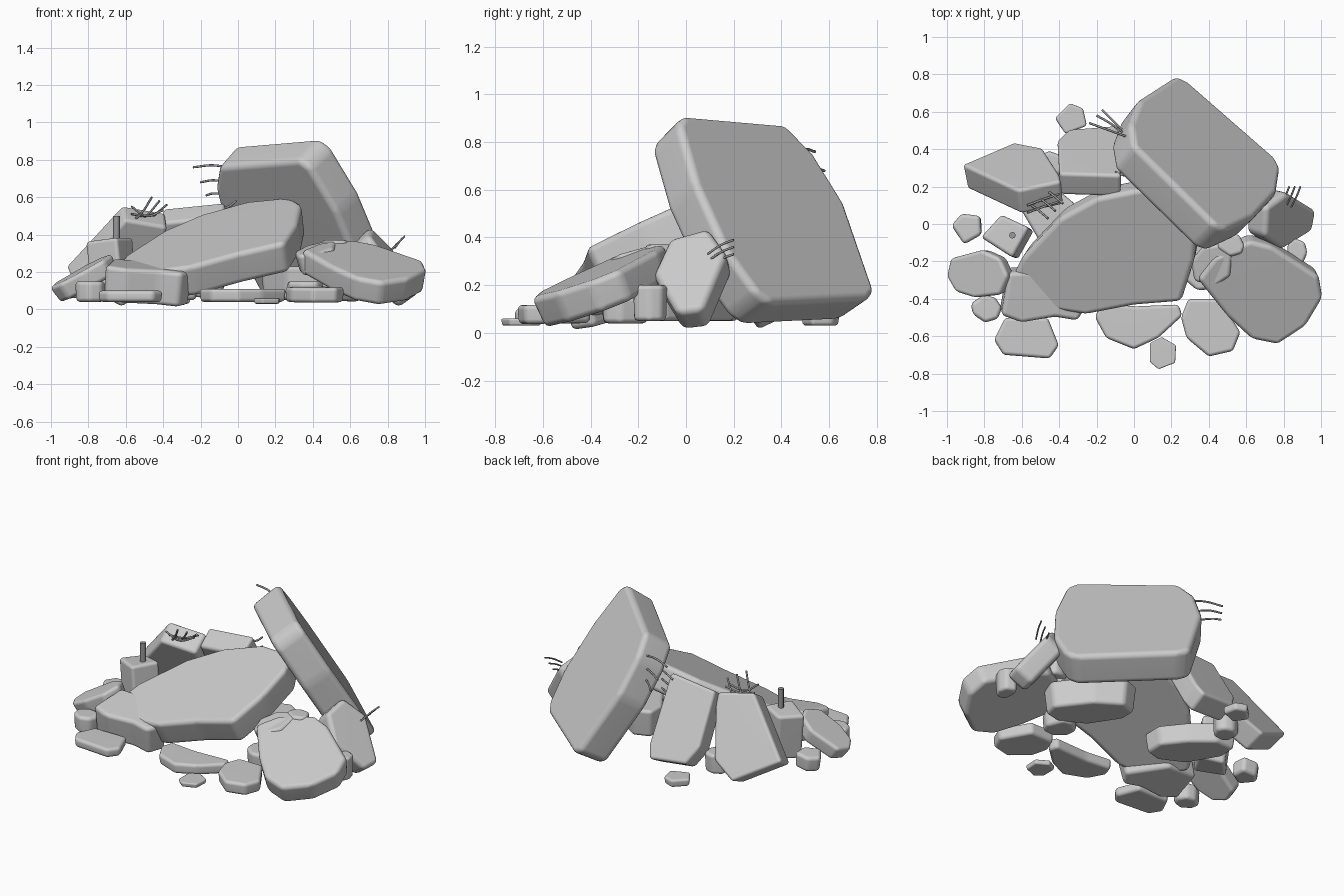
import bpy, bmesh, math, random
from mathutils import Vector

random.seed(4)
if "Cube" in bpy.data.objects:
    bpy.data.objects.remove(bpy.data.objects["Cube"], do_unlink=True)


def material(name, colour):
    mat = bpy.data.materials.new(name)
    mat.use_nodes = True
    mat.diffuse_color = colour
    mat.node_tree.nodes["Principled BSDF"].inputs["Base Color"].default_value = colour
    return mat


concrete = material("grey concrete", (.6, .6, .6, 1))
steel = material("dull steel", (.32, .32, .32, 1))


def slab(name, outline, plane, thickness, bevel=.035, taper=.97):
    """Prism whose upper face lies on z = a + b*x + c*y, with rounded edges."""
    a, b, c = plane
    normal = Vector((-b, -c, 1)).normalized()
    upper = [Vector((x, y, a + b * x + c * y)) for x, y in outline]
    centre = sum(upper, Vector()) / len(upper)
    bm = bmesh.new()
    top = [bm.verts.new(p) for p in upper]
    low = [bm.verts.new(centre + (p - centre) * taper - normal * thickness) for p in upper]
    bm.faces.new(top)
    bm.faces.new(low[::-1])
    count = len(top)
    for i in range(count):
        j = (i + 1) % count
        bm.faces.new((top[i], low[i], low[j], top[j]))
    bmesh.ops.recalc_face_normals(bm, faces=bm.faces)
    bmesh.ops.bevel(bm, geom=bm.edges[:], offset=bevel, segments=4, profile=.5,
                    affect='EDGES', clamp_overlap=True)
    for face in bm.faces:
        face.smooth = True
    mesh = bpy.data.meshes.new(name)
    bm.to_mesh(mesh)
    bm.free()
    mesh.materials.append(concrete)
    obj = bpy.data.objects.new(name, mesh)
    bpy.context.collection.objects.link(obj)
    obj.modifiers.new("Weighted normals", 'WEIGHTED_NORMAL')


def stone(name, centre, radii, top, thickness, slope=(0, 0), turn=0, sides=7):
    """Irregular chunk with a wobbly outline around its centre."""
    x, y = centre
    outline = []
    for i in range(sides):
        angle = math.tau * (i + random.uniform(-.2, .2)) / sides
        reach = random.uniform(.96, 1.12)
        px, py = radii[0] * reach * math.cos(angle), radii[1] * reach * math.sin(angle)
        outline.append((x + px * math.cos(turn) - py * math.sin(turn),
                        y + px * math.sin(turn) + py * math.cos(turn)))
    plane = (top - slope[0] * x - slope[1] * y, *slope)
    slab(name, outline, plane, thickness, min(.022, thickness * .3), .93)


def rebar(name, paths, radius=.006):
    """Bundle of bent steel bars, one spline per path."""
    curve = bpy.data.curves.new(name, 'CURVE')
    curve.dimensions = '3D'
    curve.bevel_depth = radius
    curve.bevel_resolution = 2
    curve.use_fill_caps = True
    for path in paths:
        spline = curve.splines.new('BEZIER')
        spline.bezier_points.add(len(path) - 1)
        for point, position in zip(spline.bezier_points, path):
            point.co = position
            point.handle_left_type = point.handle_right_type = 'AUTO'
    curve.materials.append(steel)
    obj = bpy.data.objects.new(name, curve)
    bpy.context.collection.objects.link(obj)


# Large leaning block at the back
slab("leaning_block",
     [(0, .42), (-.02, .54), (.03, .67), (.23, .8), (.29, .77), (.76, .36),
      (.79, .3), (.77, .17), (.65, .04), (.5, -.03), (.44, -.01)],
     (1.385, -1.09, -1.2), .205, .035)

# Broad tilted slab in the middle and its broken front corner
slab("centre_slab",
     [(-.65, -.28), (-.6, -.18), (-.4, .03), (-.2, .14), (.05, .19), (.28, .14),
      (.34, .02), (.32, -.2), (.25, -.42), (0, -.44), (-.26, -.49), (-.46, -.46)],
     (.49, .195, .43), .18, .03)
slab("broken_corner",
     [(-.67, -.26), (-.45, -.25), (-.24, -.42), (-.3, -.52), (-.42, -.5),
      (-.6, -.53), (-.71, -.49)],
     (.27, -.08, .19), .19, .025)

# Slab tipping down at the front right
slab("front_right_slab",
     [(.34, -.3), (.43, -.18), (.62, -.09), (.74, -.12), (.99, -.28), (1.01, -.4),
      (.92, -.55), (.77, -.65), (.63, -.62), (.5, -.5)],
     (.47, -.1, .38), .14, .028)

# Upright slabs leaning around the pile
slab("right_slab",
     [(.7, -.07), (.71, .09), (.82, .17), (.98, .07), (.96, -.04), (.8, -.14)],
     (1.3, -1.25, .35), .14, .03)
slab("back_left_slab",
     [(-.92, .32), (-.64, .44), (-.49, .41), (-.4, .27), (-.39, .23), (-.62, .18)],
     (1.03, .23, -1.84), .15, .02)
slab("back_middle_slab",
     [(-.4, .27), (-.41, .45), (-.35, .51), (-.1, .53), (-.07, .49), (-.07, .26)],
     (1.02, .05, -1.7), .14, .02)
slab("left_block", [(-.71, .05), (-.56, -.02), (-.65, -.18), (-.82, -.07)],
     (.44, .1, -.05), .3, .02)

# Stones round the left side
stone("left_stone", (-.84, -.27), (.17, .13), .21, .1, (.55, .1), sides=8)
stone("left_outer_chip", (-.89, -.02), (.085, .085), .16, .1, (.1, 0), .6, 5)
stone("left_low_stone", (-.79, -.45), (.08, .075), .15, .11)

# Flat stones along the front
slab("front_left_stone",
     [(-.75, -.62), (-.69, -.5), (-.46, -.5), (-.4, -.65), (-.45, -.72), (-.7, -.7)],
     (.1, 0, 0), .06, .02)
slab("front_centre_stone",
     [(-.21, -.5), (-.18, -.42), (0, -.44), (.24, -.43), (.26, -.49), (.13, -.61),
      (0, -.67), (-.15, -.61)],
     (.11, 0, 0), .07, .02)
slab("front_right_stone",
     [(.25, -.5), (.29, -.4), (.46, -.4), (.57, -.58), (.53, -.68), (.4, -.71), (.28, -.61)],
     (.13, 0, .02), .08, .02)
stone("front_chip", (.15, -.69), (.085, .085), .06, .03, (0, 0), .5, 6)

# Stones wedged between and under the slabs
stone("wedged_stone", (.42, -.22), (.11, .13), .33, .12, (.2, .25), -.6)
stone("wedged_chip", (.52, -.11), (.075, .06), .37, .1)
stone("front_support_stone", (.36, -.26), (.1, .1), .15, .11)
stone("right_chip", (.87, -.15), (.06, .08), .2, .15)
stone("back_chip", (-.33, .56), (.085, .085), .08, .05, (0, 0), .7, 5)
stone("back_gap_stone", (-.45, .31), (.08, .08), .18, .13)
for name, centre, top in (("left_support_slab", (-.42, .02), .18),
                          ("right_support_slab", (.34, -.01), .23)):
    stone(name, centre, (.26, .14), top, top - .05, (0, 0), math.pi * .75, 8)

# Bent bars sticking out of broken edges
rebar("leaning_block_rebar",
      [[(-.02, .46, z), (-.13, .5 + lift, z + .02), (-.24 + lift, .54 + lift, z + .01)]
       for z, lift in ((.6, .07), (.67, .04), (.75, 0))])
rebar("back_left_rebar",
      [[(-.58 + s, .12 + s, .46), (-.52 + s, .08 + s, .51), (-.46 + s, .03 + s, .6 - s / 2)]
       for s in (0, .04, .08)] +
      [[(-.57, .06 + s, .55 - s), (-.49, .09 + s, .5), (-.4, .12 + s, .53)]
       for s in (0, .04)])
rebar("right_slab_rebar",
      [[(.78 + s, .09, .27 + s), (.81 + s, .15, .31 + s), (.83 + s, .2, .33 + s)]
       for s in (0, .03, .06)], .005)
rebar("back_middle_rebar",
      [[(-.1, .28, z), (-.05, .26, z + .01), (-.01, .27, z + .04)] for z in (.42, .48, .54)])
rebar("left_block_stub", [[(-.65, -.06, .33), (-.65, -.06, .5)]], .018)
